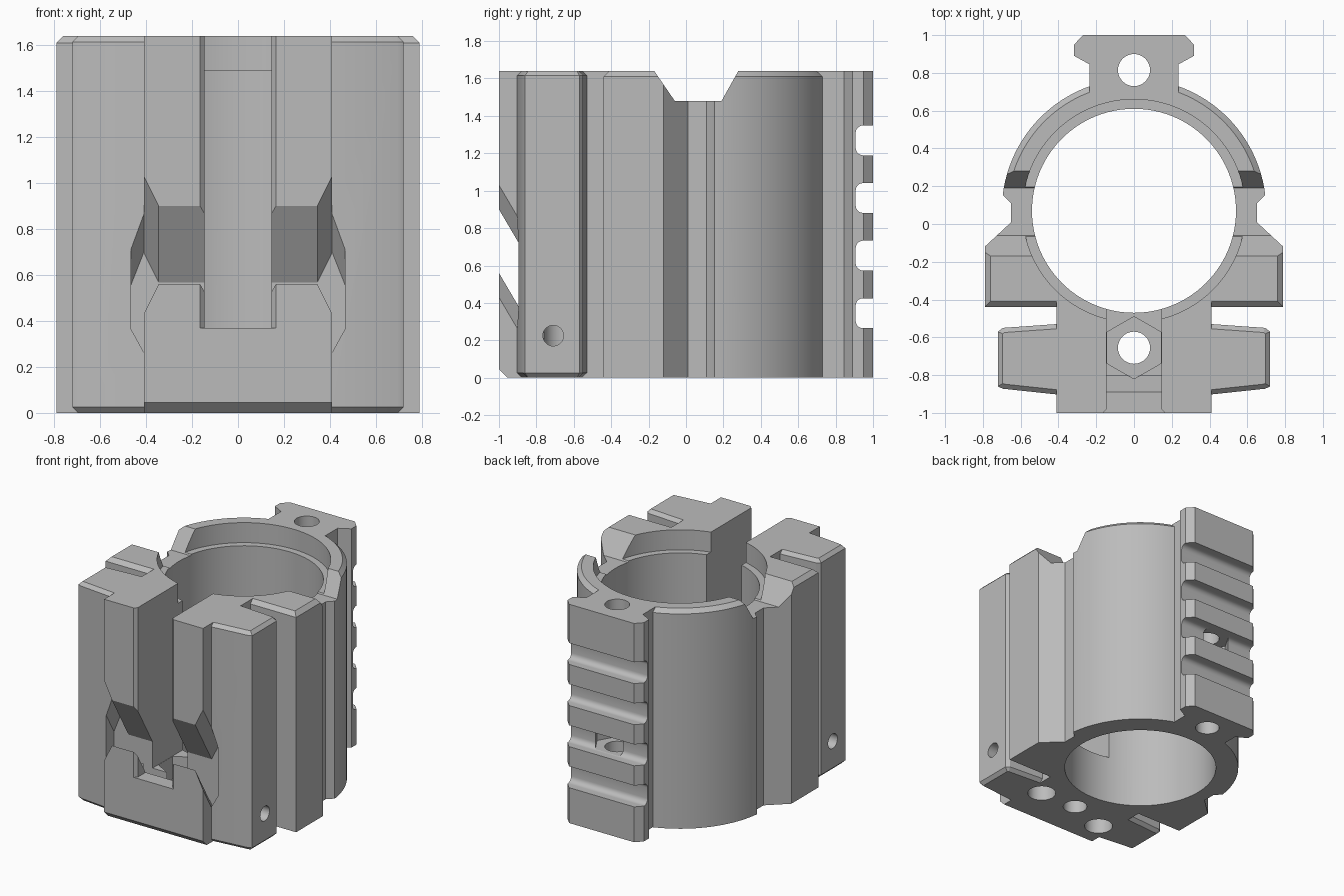
import bpy, bmesh, math
from mathutils import Vector

cube = bpy.data.objects.get("Cube")
if cube:
    bpy.data.objects.remove(cube, do_unlink=True)

H = 1.64            # overall height
BORE_Y = 0.07       # centre of the main bore

grey = bpy.data.materials.new("mid_grey")
grey.use_nodes = True
colour = (0.5, 0.5, 0.5, 1)
grey.diffuse_color = colour
grey.node_tree.nodes["Principled BSDF"].inputs["Base Color"].default_value = colour

AXES = {"x": lambda a, b, h: (h, a, b),
        "y": lambda a, b, h: (a, h, b),
        "z": lambda a, b, h: (a, b, h)}


def prism(name, pts, lo, hi, axis="z", rule=None, width=0.03, segs=1, shear=0):
    """Extrude a 2D outline along an axis; bevel the edges chosen by rule."""
    place = AXES[axis]
    bm = bmesh.new()
    low = [bm.verts.new(place(a, b, lo)) for a, b in pts]
    top = [bm.verts.new(place(a, b, hi)) for a, b in pts]
    bm.faces.new(low)
    bm.faces.new(top)
    for i in range(len(pts)):
        j = (i + 1) % len(pts)
        bm.faces.new((low[i], low[j], top[j], top[i]))
    bmesh.ops.recalc_face_normals(bm, faces=bm.faces)
    if rule:
        edges = [e for e in bm.edges
                 if rule((e.verts[0].co + e.verts[1].co) / 2,
                         e.verts[0].co - e.verts[1].co)]
        bmesh.ops.bevel(bm, geom=edges, offset=width, segments=segs,
                        profile=0.5, affect="EDGES")
    for v in bm.verts:
        v.co.z -= shear * (v.co.y + 1)
    mesh = bpy.data.meshes.new(name)
    bm.to_mesh(mesh)
    bm.free()
    mesh.materials.append(grey)
    obj = bpy.data.objects.new(name, mesh)
    bpy.context.scene.collection.objects.link(obj)
    return obj


def circle(cx, cy, r, n=32, start=0.0):
    return [(cx + r * math.cos(start + math.tau * i / n),
             cy + r * math.sin(start + math.tau * i / n)) for i in range(n)]


def rect(a0, a1, b0, b1):
    return [(a0, b0), (a1, b0), (a1, b1), (a0, b1)]


def mirrored(half):
    return half + [(-a, b) for a, b in reversed(half)]


def flip(pts, side):
    return [(side * a, b) for a, b in pts]


def combine(body, other, operation):
    other.hide_render = True
    mod = body.modifiers.new(operation.lower(), "BOOLEAN")
    mod.operation = operation
    mod.solver = "EXACT"
    mod.object = other
    bpy.context.view_layer.objects.active = body
    bpy.ops.object.modifier_apply(modifier=mod.name)
    bpy.data.objects.remove(other, do_unlink=True)


def flat_top(mid, run):
    return abs(mid.z - H) < 1e-4 and abs(run.z) < 1e-4


def flat_end(mid, run):
    return abs(run.z) < 1e-4


# Front block with a chamfered lower front edge
body = prism("clamp_body", rect(-0.41, 0.41, -1, -0.2), 0, H,
             rule=lambda m, d: m.z < 0.01 and m.y < -0.99, width=0.045)

# Round shell with a chamfered upper rim
a0, a1, n = math.radians(-42), math.radians(222), 96
arc = [(0.7 * math.cos(a0 + (a1 - a0) * i / n),
        BORE_Y + 0.7 * math.sin(a0 + (a1 - a0) * i / n)) for i in range(n + 1)]
adds = [prism("shell", arc, 0, H, width=0.03,
              rule=lambda m, d: flat_top(m, d) and m.y > -0.39)]

# Rear rail with a neck
adds.append(prism("rear_rail", mirrored(
    [(0.235, 0.6), (0.235, 0.845), (0.317, 0.89), (0.317, 0.95), (0.27, 1)]), 0, H))

# Side blocks and front wings
for s in (1, -1):
    adds.append(prism("side_block", flip(rect(0.3, 0.79, -0.44, 0.05), s), 0, H,
                      rule=lambda m, d: flat_top(m, d)
                      and (abs(m.x) > 0.78 or m.y < -0.43)))
    wing = [(0.3, -0.522), (0.695, -0.55), (0.72, -0.57),
            (0.72, -0.86), (0.695, -0.872), (0.3, -0.914)]
    adds.append(prism("front_wing", flip(wing, s), 0, H, width=0.025,
                      rule=lambda m, d: flat_end(m, d) and abs(m.x) > 0.31))

for part in adds:
    combine(body, part, "UNION")

# Main bore and its wider upper seat
cuts = [prism("bore", circle(0, BORE_Y, 0.54, 96), -0.1, 2),
        prism("bore_seat", circle(0, BORE_Y, 0.59, 96), 1.49, 2)]

# Front slot with flared mouth, nut pocket and bolt holes
cuts.append(prism("front_slot", mirrored(
    [(0.145, -0.3), (0.145, -0.98), (0.205, -1.04)]), 0.37, 2))
cuts.append(prism("nut_pocket", circle(0, -0.655, 0.165, 6, math.pi / 2), 0.2, 0.4))
cuts.append(prism("front_bolt_hole", circle(0, -0.655, 0.085), -0.1, 0.3))
cuts.append(prism("rail_bolt_hole", circle(0, 0.815, 0.085), -0.1, 2))
cuts.append(prism("rail_nut_pocket", circle(0, 0.815, 0.167, 6), 0.575, 0.735))

# Cross notch over the top
cuts.append(prism("top_notch", [(-0.06, 1.48), (0.19, 1.48), (0.302, 1.68),
                                (-0.197, 1.68)], -1, 1, "x"))

# Side grooves, underside pin holes and set screw holes
for s in (1, -1):
    groove = [(0.65, 0.01), (0.65, 0.11), (0.69, 0.15), (0.76, 0.19),
              (0.9, 0.19), (0.9, -0.222)]
    cuts.append(prism("side_groove", flip(groove, s), -0.1, 2))
    cuts.append(prism("pin_hole", circle(s * 0.307, -0.71 + s * 0.05, 0.1), -0.1, 0.38))
    cuts.append(prism("set_screw_hole", circle(-0.71, 0.225, 0.055),
                      s * 0.31, s * 0.9, "x"))

# Rail cross grooves with rounded floors
for i in range(4):
    z = 0.345 + 0.308 * i
    cuts.append(prism("rail_groove", rect(0.907, 1.1, z - 0.08, z + 0.08), -0.5, 0.5,
                      "x", rule=lambda m, d: m.y < 0.91 and abs(d.x) > 0.5,
                      width=0.04, segs=5))

# Slanted strap channel with pinched ends
channel = [(0.345, 0.56), (0.41, 0.43), (0.465, 0.54),
           (0.465, 0.89), (0.41, 1.03), (0.345, 0.90)]
cuts.append(prism("strap_channel", mirrored(channel), -1.03, -0.805, "y", shear=1.7))

for part in cuts:
    combine(body, part, "DIFFERENCE")

# Smooth the round walls, keep the machined edges crisp
bpy.ops.object.select_all(action="DESELECT")
body.select_set(True)
bpy.context.view_layer.objects.active = body
bpy.ops.object.shade_smooth_by_angle(angle=math.radians(20))
